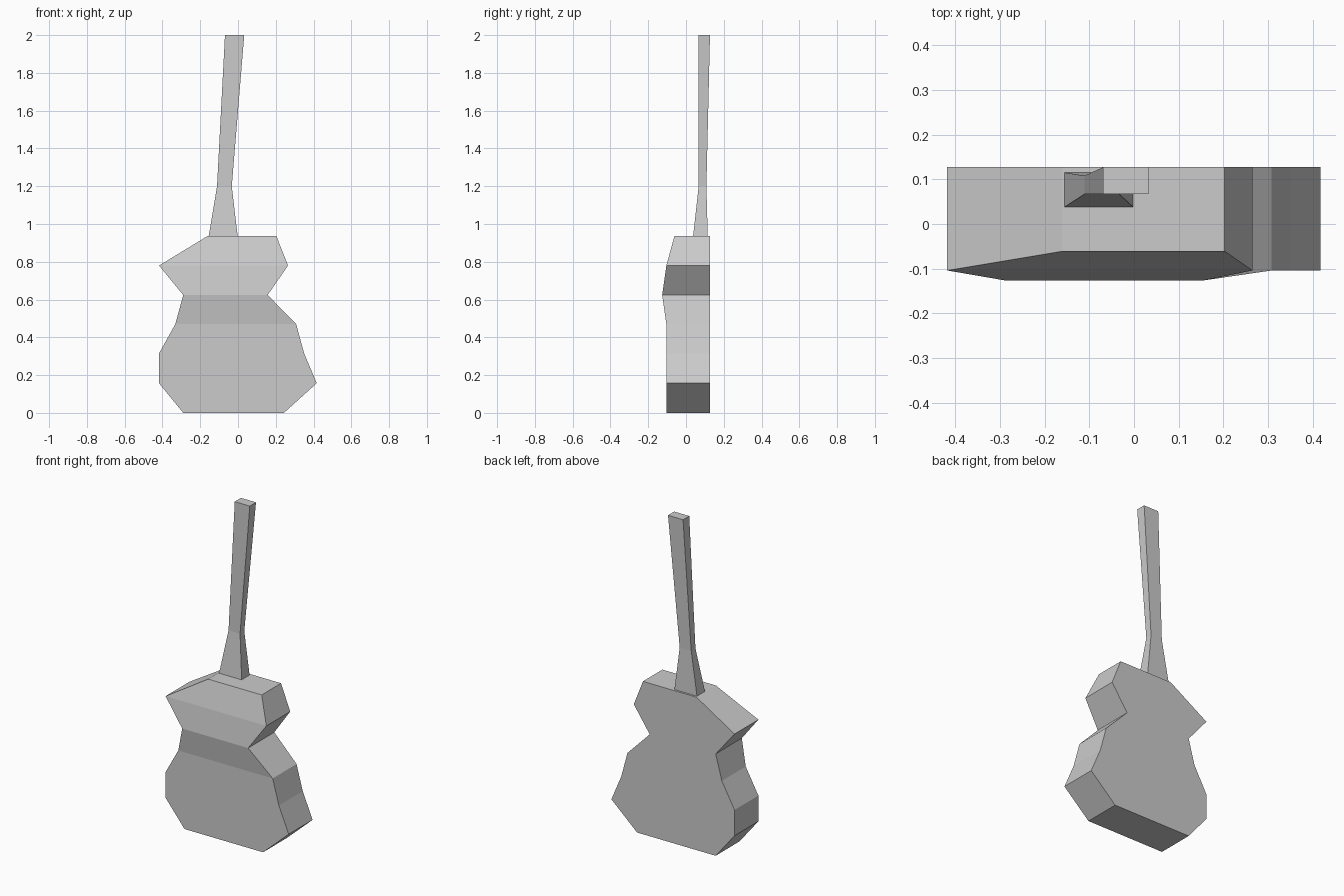
import bpy, bmesh

if "Cube" in bpy.data.objects:
    bpy.data.objects.remove(bpy.data.objects["Cube"])


def loft(name, sections):
    """Stack rectangles (z, x_left, x_right, y_front, y_back) into a closed solid."""
    bm = bmesh.new()
    rings = [[bm.verts.new(p) for p in ((l, f, z), (r, f, z), (r, b, z), (l, b, z))]
             for z, l, r, f, b in sections]
    for low, high in zip(rings, rings[1:]):
        for i in range(4):
            j = (i + 1) % 4
            bm.faces.new((low[i], low[j], high[j], high[i]))
    bm.faces.new(rings[0][::-1])
    bm.faces.new(rings[-1])
    mesh = bpy.data.meshes.new(name)
    bm.to_mesh(mesh)
    bm.free()
    obj = bpy.data.objects.new(name, mesh)
    bpy.context.collection.objects.link(obj)
    return obj


# Body: uneven waisted outline with a flat back
BACK = 0.127
outline = [
    (0.0, -0.29, 0.243, -0.104),
    (0.157, -0.418, 0.417, -0.104),
    (0.315, -0.418, 0.35, -0.104),
    (0.47, -0.332, 0.308, -0.104),
    (0.624, -0.29, 0.157, -0.126),
    (0.78, -0.418, 0.265, -0.104),
    (0.937, -0.16, 0.203, -0.061),
]
loft("guitar_body", [(*row, BACK) for row in outline])

# Neck: leaning shaft, pinched above its foot
loft("guitar_neck", [
    (0.937, -0.155, -0.002, 0.038, 0.115),
    (1.2, -0.111, -0.033, 0.067, 0.108),
    (2.0, -0.069, 0.033, 0.067, BACK),
])
